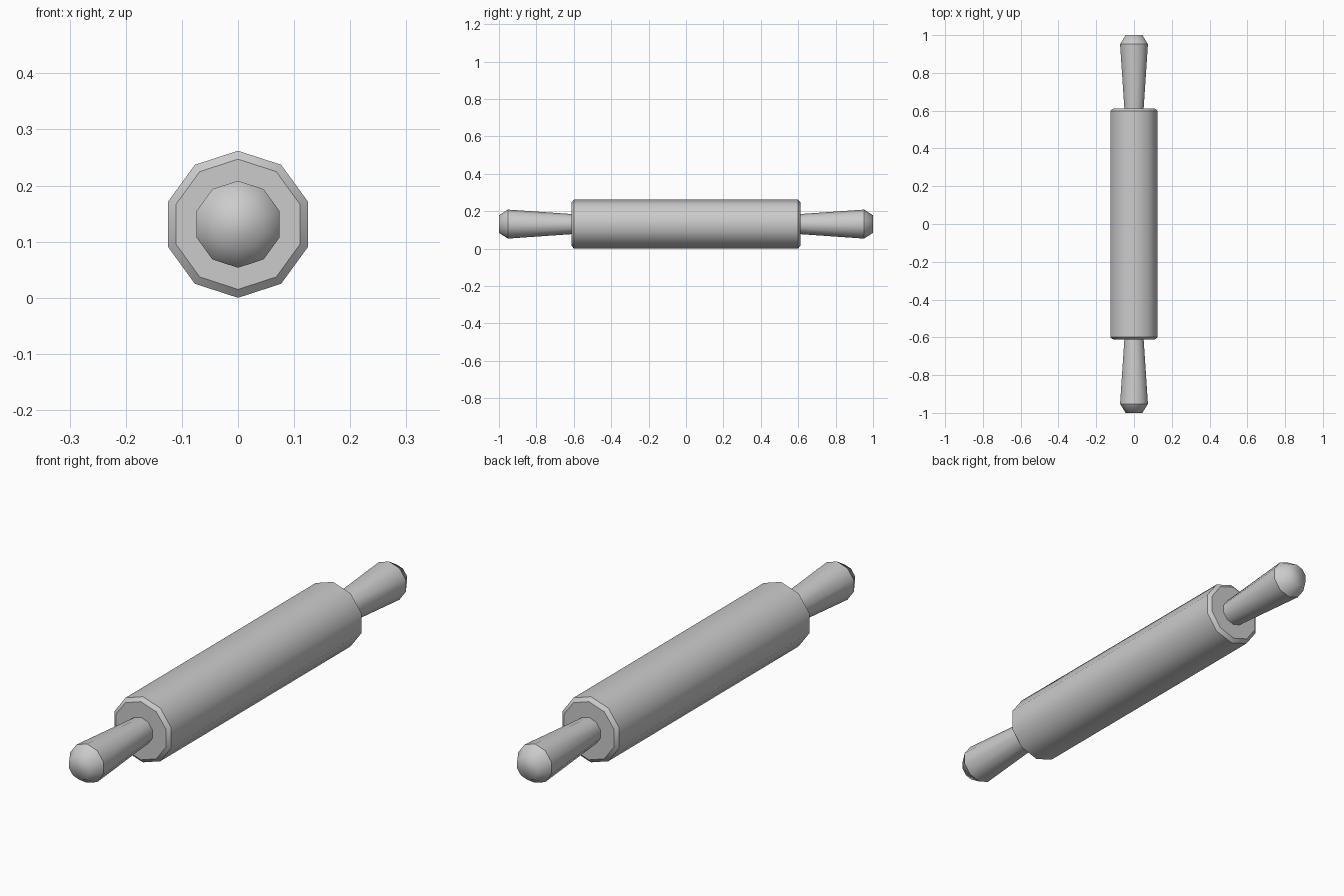
import bpy, bmesh, math

if "Cube" in bpy.data.objects:
    bpy.data.objects.remove(bpy.data.objects["Cube"])

SIDES = 10
AXIS_Z = 0.131


def lathe(name, profile, sharp_rings=()):
    """Revolve (y, radius) points about the long axis, capped at both ends."""
    bm = bmesh.new()
    rings = []
    for y, r in profile:
        angles = [2 * math.pi * i / SIDES for i in range(SIDES)]
        rings.append([bm.verts.new((r * math.sin(a), y, AXIS_Z + r * math.cos(a))) for a in angles])
    for a, b in zip(rings, rings[1:]):
        for i in range(SIDES):
            j = (i + 1) % SIDES
            bm.faces.new((a[i], a[j], b[j], b[i]))
    bm.faces.new(rings[0])
    bm.faces.new(rings[-1])
    bmesh.ops.recalc_face_normals(bm, faces=bm.faces)
    for f in bm.faces:
        f.smooth = True
    for k in sharp_rings:
        for i in range(SIDES):
            bm.edges.get((rings[k][i], rings[k][(i + 1) % SIDES])).smooth = False
    mesh = bpy.data.meshes.new(name)
    bm.to_mesh(mesh)
    bm.free()
    obj = bpy.data.objects.new(name, mesh)
    bpy.context.collection.objects.link(obj)
    return obj


# Main roller with chamfered, crisp ends
lathe("roller", [(-0.612, 0.116), (-0.599, 0.131), (0.599, 0.131), (0.612, 0.116)], (0, 1, 2, 3))

# Tapered handles with softly shaded end caps
for label, s in (("front", -1), ("back", 1)):
    lathe(label + "_handle", [(s * 0.60, 0.053), (s * 0.952, 0.0775), (s * 1.0, 0.047)], (0, 1))
